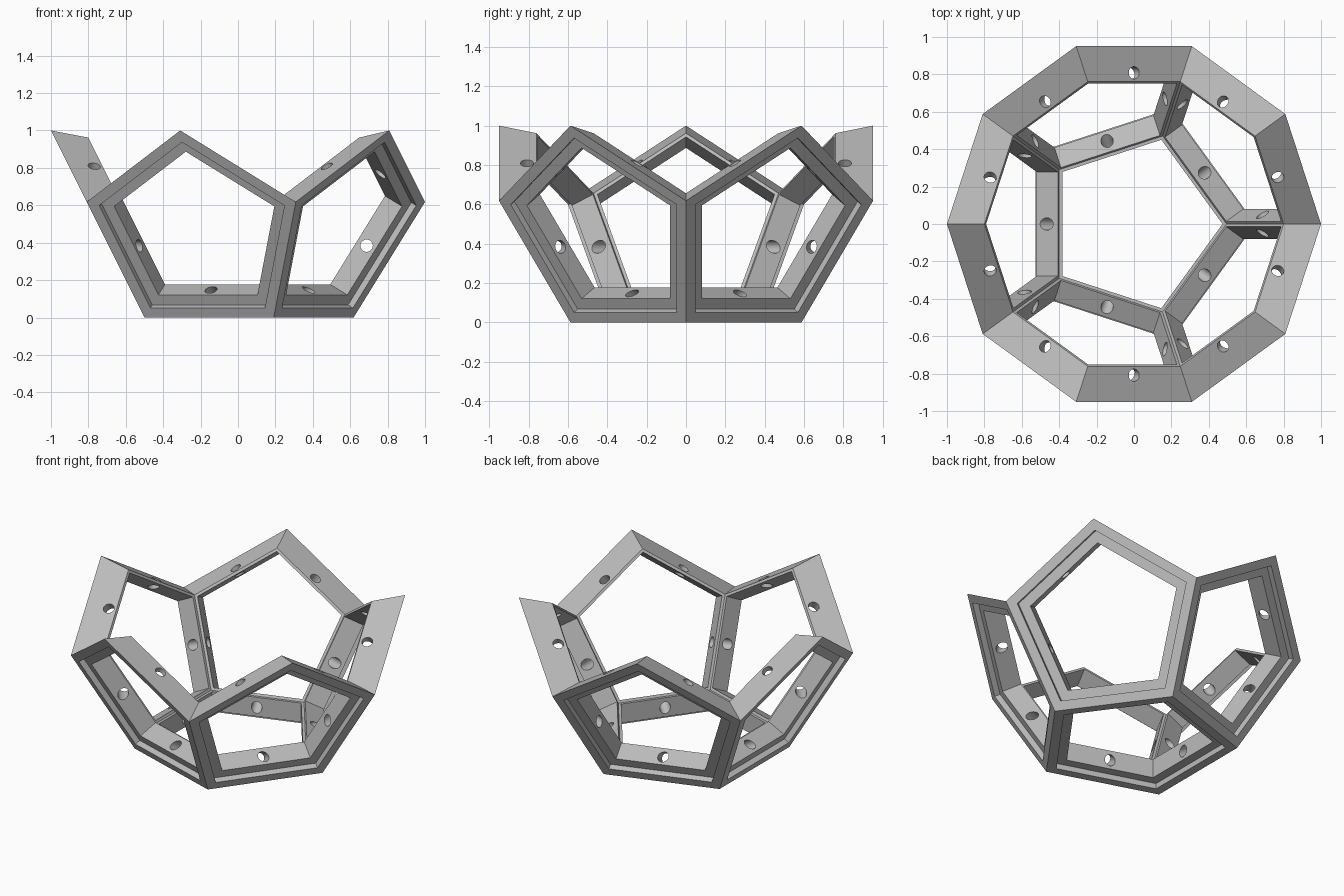
import bpy, bmesh
from math import pi, cos, sin, radians
from mathutils import Matrix, Vector

cube = bpy.data.objects.get("Cube")
if cube:
    bpy.data.objects.remove(cube, do_unlink=True)

SIDES = 5
APOTHEM = 0.5                  # centre to edge of each pentagon
INRADIUS = 0.809               # pentagon plane to centre of the solid
DEPTH = 0.2 * INRADIUS         # frame depth towards the centre
MITRE = APOTHEM / INRADIUS     # inset per unit of depth on the outer wall
HOLE_RADIUS = 0.033
HOLE_DEPTH = 0.75 * DEPTH

grey = bpy.data.materials.new("warm_grey")
grey.use_nodes = True
colour = (0.5, 0.5, 0.5, 1)
grey.diffuse_color = colour
grey.node_tree.nodes["Principled BSDF"].inputs["Base Color"].default_value = colour


def add_object(name, bm):
    bmesh.ops.recalc_face_normals(bm, faces=bm.faces)
    mesh = bpy.data.meshes.new(name)
    bm.to_mesh(mesh)
    bm.free()
    obj = bpy.data.objects.new(name, mesh)
    bpy.context.collection.objects.link(obj)
    return obj


# Frame cross-section as (inset from edge, depth): face, rebate, opening, mitre
profile = [(0, 0), (0.057, 0), (0.057, 0.036), (0.117, 0.036),
           (0.117, DEPTH), (DEPTH * MITRE, DEPTH)]
bm = bmesh.new()
rings = []
for inset, depth in profile:
    r = (APOTHEM - inset) / cos(pi / SIDES)
    rings.append([bm.verts.new((r * cos(2 * pi * i / SIDES),
                                r * sin(2 * pi * i / SIDES), depth))
                  for i in range(SIDES)])
for a, b in zip(rings, rings[1:] + rings[:1]):
    for i in range(SIDES):
        j = (i + 1) % SIDES
        bm.faces.new((a[i], a[j], b[j], b[i]))
base = add_object("bottom_frame", bm)
base.data.materials.append(grey)

# Bolt holes square to each mitred wall
bm = bmesh.new()
axis = Vector((-1, 0, -MITRE))
tilt = axis.to_track_quat('Z', 'Y').to_matrix().to_4x4()
for i in range(SIDES):
    turn = Matrix.Rotation(pi / SIDES * (2 * i + 1), 4, 'Z')
    place = Matrix.Translation((APOTHEM - MITRE * HOLE_DEPTH, 0, HOLE_DEPTH))
    bmesh.ops.create_cone(bm, cap_ends=True, segments=32, radius1=HOLE_RADIUS,
                          radius2=HOLE_RADIUS, depth=0.24,
                          matrix=turn @ place @ tilt)
cutter = add_object("hole_cutter", bm)
cutter.hide_render = True

cut = base.modifiers.new("bolt_holes", 'BOOLEAN')
cut.operation = 'DIFFERENCE'
cut.solver = 'EXACT'
cut.object = cutter
bpy.context.view_layer.update()
drilled = bpy.data.meshes.new_from_object(
    base.evaluated_get(bpy.context.evaluated_depsgraph_get()))
base.modifiers.clear()
base.data = drilled
drilled.materials.clear()
drilled.materials.append(grey)
bpy.data.objects.remove(cutter, do_unlink=True)

bpy.ops.object.select_all(action='DESELECT')
base.select_set(True)
bpy.context.view_layer.objects.active = base
bpy.ops.object.shade_smooth_by_angle(angle=radians(25))

# Side frames: half turn of the bottom frame about each shared edge's axis
centre = Matrix.Translation((0, 0, INRADIUS))
for k in range(SIDES):
    angle = pi / SIDES * (2 * k + 1)
    edge = Vector((APOTHEM * cos(angle), APOTHEM * sin(angle), -INRADIUS))
    side = bpy.data.objects.new(f"side_frame_{k + 1}", base.data)
    bpy.context.collection.objects.link(side)
    side.matrix_world = centre @ Matrix.Rotation(pi, 4, edge) @ centre.inverted()
